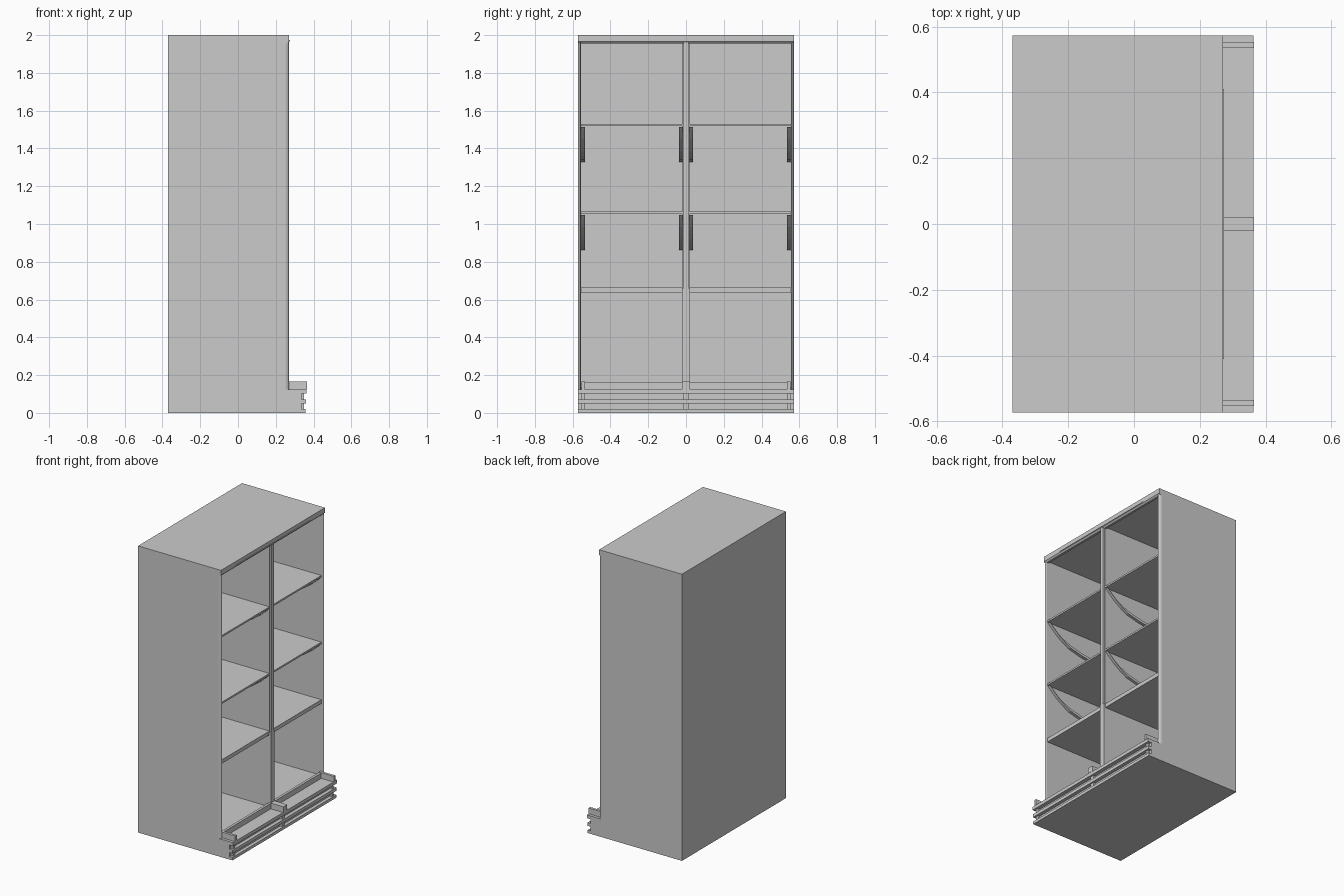
import bpy, bmesh

if "Cube" in bpy.data.objects:
    bpy.data.objects.remove(bpy.data.objects["Cube"])

def finish(name, bm):
    bmesh.ops.recalc_face_normals(bm, faces=bm.faces)
    me = bpy.data.meshes.new(name)
    bm.to_mesh(me)
    bm.free()
    ob = bpy.data.objects.new(name, me)
    bpy.context.scene.collection.objects.link(ob)
    return ob

def box(name, x0, x1, y0, y1, z0, z1):
    bm = bmesh.new()
    bmesh.ops.create_cube(bm, size=1)
    for v in bm.verts:
        v.co = (x1 if v.co.x > 0 else x0, y1 if v.co.y > 0 else y0, z1 if v.co.z > 0 else z0)
    return finish(name, bm)

def prism(name, pts, lo, hi, axis):
    """Extrude an (x, z) profile along y, or an (x, y) profile along z."""
    bm = bmesh.new()
    vs = [bm.verts.new((a, lo, b) if axis == 'y' else (a, b, lo)) for a, b in pts]
    f = bm.faces.new(vs)
    r = bmesh.ops.extrude_face_region(bm, geom=[f])
    d = hi - lo
    bmesh.ops.translate(bm, verts=[v for v in r['geom'] if isinstance(v, bmesh.types.BMVert)],
                        vec=(0, d, 0) if axis == 'y' else (0, 0, d))
    return finish(name, bm)

BACK, FRONT, HALF, INNER = -0.37, 0.27, 0.573, 0.555

# Stepped plinth with three horizontal slats
plinth = [(BACK, 0), (0.358, 0), (0.358, 0.02), (0.335, 0.02), (0.335, 0.05), (0.36, 0.05),
          (0.36, 0.072), (0.335, 0.072), (0.335, 0.102), (0.363, 0.102), (0.363, 0.125), (BACK, 0.125)]
prism("plinth", plinth, -HALF, HALF, 'y')

# Carcass: back, top with front header
box("back_panel", BACK, -0.345, -HALF, HALF, 0.125, 2.0)
prism("top_panel", [(-0.345, 1.965), (0.235, 1.965), (0.245, 1.955), (0.26, 1.955), (FRONT, 1.965),
                    (FRONT, 2.0), (-0.345, 2.0)], -HALF, HALF, 'y')
box("header_strip", 0.262, 0.274, -0.41, 0.41, 1.967, 1.974)

# Central divider with a slotted front upright
box("divider", -0.345, 0.255, -0.018, 0.018, 0.125, 1.965)
box("divider_upright", 0.255, 0.268, -0.013, 0.013, 0.66, 1.965)
box("divider_lower_post", 0.255, 0.268, -0.02, 0.02, 0.125, 0.66)
box("centre_bracket", 0.255, 0.365, -0.021, 0.021, 0.125, 0.165)
box("centre_slat_post", 0.33, 0.35, -0.015, 0.015, 0.0, 0.125)

# Curved shelf arm: band between upper and lower curve
upper = [(0.25, -0.005), (0.2, -0.05), (0.15, -0.085), (0.08, -0.115), (-0.02, -0.14), (-0.16, -0.16), (-0.345, -0.172)]
arm = upper + [(x - (0.018 if x > 0.1 else 0), z - 0.018) for x, z in reversed(upper)]

for side, s in (("left", -1), ("right", 1)):
    def span(a, b):
        return sorted((s * a, s * b))
    # Side wall with rounded outer front edge
    prism(side + "_wall", [(-0.345, s * INNER), (0.262, s * INNER), (FRONT, s * 0.56), (0.266, s * 0.566),
                           (0.258, s * 0.571), (0.248, s * HALF), (-0.345, s * HALF)], 0.125, 2.0, 'z')
    box(side + "_floor", -0.345, 0.25, *span(0.018, INNER), 0.125, 0.135)
    box(side + "_floor_lip", 0.25, 0.268, *span(0.021, 0.54), 0.125, 0.163)
    box(side + "_end_bracket", 0.25, 0.365, *span(0.535, 0.553), 0.125, 0.165)
    box(side + "_slat_post", 0.33, 0.35, *span(0.535, 0.555), 0.0, 0.125)
    # Shelves: two thin, one thick
    for label, top, thick in (("upper", 1.53, 0.012), ("middle", 1.065, 0.012), ("lower", 0.663, 0.027)):
        box(f"{side}_{label}_shelf", -0.345, 0.255, *span(0.018, INNER), top - thick, top)
        if label != "lower":
            for place, a, b in (("outer", 0.535, 0.555), ("inner", 0.018, 0.038)):
                prism(f"{side}_{label}_{place}_arm", [(x, top - thick + z) for x, z in arm],
                      *span(a, b), 'y')
